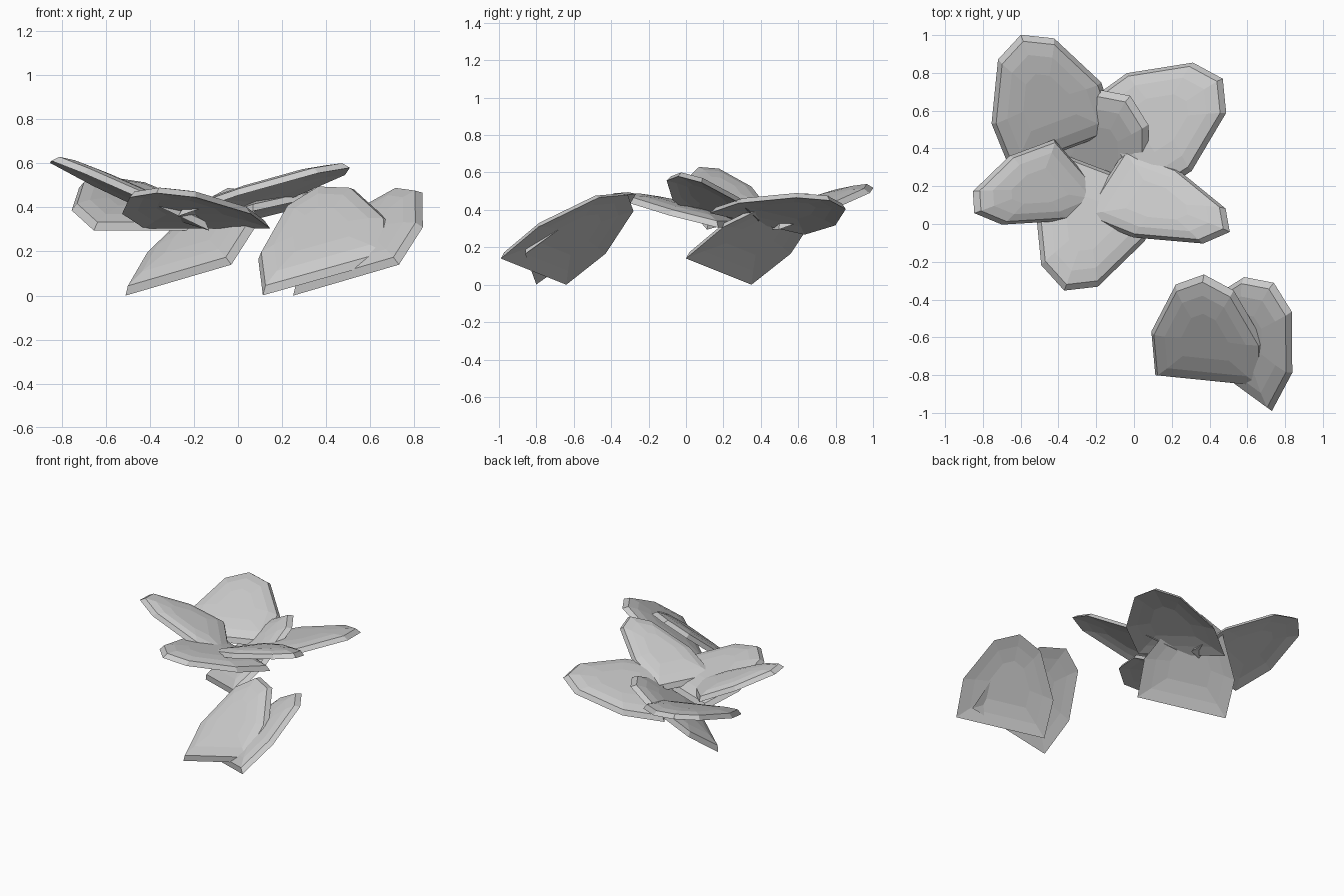
import bpy
import bmesh
from mathutils import Vector

if "Cube" in bpy.data.objects:
    bpy.data.objects.remove(bpy.data.objects["Cube"])

# Petal outline in local (across, along) units: base, sides, shoulders, tip
OUTLINE = [(-.305, 0), (.305, 0), (.312, .285), (.16, .61), (0, .695), (-.16, .61), (-.312, .285)]
CENTRE = Vector((0, .32))

# Rings: (scale about centre, height) from underside centre, over the rim, to top centre
RINGS = [(.45, .022), (.75, .013), (1.0, 0), (.925, .032), (.72, .048), (.42, .056)]


def petal(name, origin, across, along):
    o, u, v = Vector(origin), Vector(across), Vector(along)
    n = u.cross(v).normalized()
    bm = bmesh.new()
    loops = []
    for scale, height in RINGS:
        loop = []
        for p in OUTLINE:
            q = CENTRE + (Vector(p) - CENTRE) * scale
            loop.append(bm.verts.new(o + u * q.x + v * q.y + n * height))
        loops.append(loop)
    count = len(OUTLINE)
    for a, b in zip(loops, loops[1:]):
        for i in range(count):
            j = (i + 1) % count
            bm.faces.new((a[i], a[j], b[j], b[i]))
    bm.faces.new(loops[0][::-1])
    bm.faces.new(loops[-1])
    bmesh.ops.recalc_face_normals(bm, faces=bm.faces)
    mesh = bpy.data.meshes.new(name)
    bm.to_mesh(mesh)
    bm.free()
    bpy.context.collection.objects.link(bpy.data.objects.new(name, mesh))


# Open flower: five raised petals around a centre
petal("petal_back_left", (-.37, .39, .295), (.93, .35, 0), (-.33, .88, .32))
petal("petal_back_right", (-.10, .38, .325), (.55, -.83, .19), (.82, .56, .18))
petal("petal_front", (-.14, .28, .305), (-.935, .355, 0), (-.33, -.91, .23))
petal("petal_right", (-.16, .215, .35), (.37, .58, -.03), (.96, -.37, .33))
bpy.data.objects.remove(bpy.data.objects["petal_right"])
petal("petal_right", (-.16, .215, .35), (-.37, -.58, .03), (.96, -.37, .33))
petal("petal_left", (-.276, .28, .34), (-.48, .55, .15), (-.82, -.32, .39))

# Drooping petal below the flower, and two fallen petals beside it
DROOP_U, DROOP_V = (.787, -.574, .23), (.36, .725, .59)
petal("drooping_petal", (-.27, .175, .07), DROOP_U, DROOP_V)
petal("fallen_petal_right", (.49, -.815, .07), DROOP_U, DROOP_V)
petal("fallen_petal_left", (.405, -.83, .083), (.958, -.097, .268), (-.05, .81, .58))
